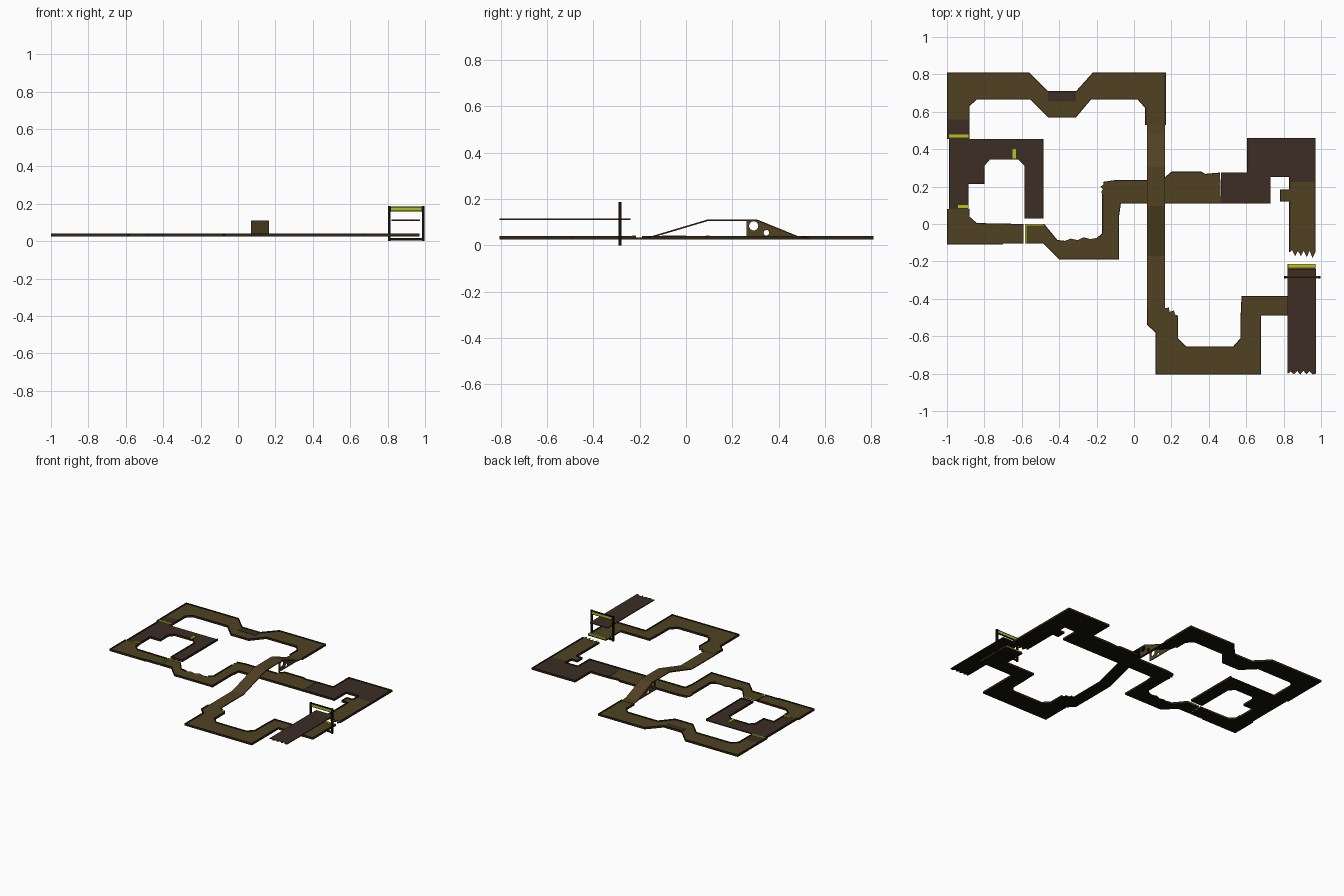
import bpy, bmesh, math, random
from mathutils import Vector

if "Cube" in bpy.data.objects:
    bpy.data.objects.remove(bpy.data.objects["Cube"])
random.seed(4)

def material(name, col):
    m = bpy.data.materials.new(name)
    m.diffuse_color = (*col, 1)
    m.use_nodes = True
    m.node_tree.nodes["Principled BSDF"].inputs["Base Color"].default_value = m.diffuse_color
    return m

OLIVE = material("olive brown", (0.080, 0.053, 0.016))
BROWN = material("dark brown", (0.046, 0.026, 0.018))
RIM = material("dark olive rim", (0.028, 0.019, 0.007))
BLACK = material("near black", (0.006, 0.006, 0.002))
LIME = material("lime", (0.45, 0.55, 0.015))
Z0, ZF, ZT = 0.026, 0.034, 0.041      # underside, floor, rim top

def finish(name, bm, mats):
    bmesh.ops.recalc_face_normals(bm, faces=bm.faces)
    me = bpy.data.meshes.new(name)
    bm.to_mesh(me)
    bm.free()
    for m in mats:
        me.materials.append(m)
    ob = bpy.data.objects.new(name, me)
    bpy.context.collection.objects.link(ob)
    return ob

def prism(bm, pts, z0, z1, mats=(0, 0, 0)):
    """Extruded outline; mats = top, side, underside slots."""
    lo = [bm.verts.new((x, y, z0)) for x, y in pts]
    hi = [bm.verts.new((x, y, z1)) for x, y in pts]
    bm.faces.new(hi).material_index = mats[0]
    bm.faces.new(lo[::-1]).material_index = mats[2]
    for i in range(len(pts)):
        j = (i + 1) % len(pts)
        bm.faces.new((lo[i], lo[j], hi[j], hi[i])).material_index = mats[1]

def jag(a, b, n=6, amp=0.016):
    """Broken edge between two points (interior points only)."""
    a, b = Vector(a), Vector(b)
    nrm = Vector((-(b - a).y, (b - a).x)).normalized()
    return [tuple(a.lerp(b, k / n) + nrm * amp * (1 if k % 2 else -0.3) * random.uniform(.6, 1.2))
            for k in range(1, n)]

def track(name, pts, mat, open_edges=(), z0=Z0, zf=ZF, zt=ZT):
    """Floor slab with a thin raised rim on every edge that is not open.
    open_edges holds (start, end) points; zigzag points are always open."""
    bm = bmesh.new()
    prism(bm, pts, z0, zf, (0, 1, 2))
    n = len(pts)
    area = sum(pts[i][0] * pts[(i + 1) % n][1] - pts[(i + 1) % n][0] * pts[i][1] for i in range(n))
    s = 1 if area > 0 else -1
    for i in range(n):
        if i in open_edges:
            continue
        a, b = Vector(pts[i]), Vector(pts[(i + 1) % n])
        d = (b - a).normalized()
        w = Vector((-d.y, d.x)) * s * 0.006
        prism(bm, [a, b, b + w, a + w], z0, zt, (1, 1, 2))
    return finish(name, bm, (mat, RIM, BLACK))

def box(name, x0, x1, y0, y1, z0, z1, mat):
    bm = bmesh.new()
    prism(bm, [(x0, y0), (x1, y0), (x1, y1), (x0, y1)], z0, z1)
    return finish(name, bm, [mat])

# Upper left loop
track("north_track", [
    (-1, .56), (-1, .81), (-.56, .81), (-.46, .71), (-.31, .71), (-.22, .81), (.17, .81), (.17, .53),
    (.06, .53), (.06, .62), (.02, .665), (-.23, .665), (-.31, .57), (-.46, .57), (-.555, .665),
    (-.84, .665), (-.88, .63), (-.88, .56)], OLIVE, (7, 17))
track("north_west_link", [(-1, .455), (-1, .56), (-.88, .56), (-.88, .455)], BROWN, (1, 3))
box("north_dark_patch", -.46, -.31, .655, .704, ZF, ZF + .002, BROWN)

# Dark plaza on the left
track("west_plaza", [
    (-.99, .08), (-.99, .455), (-.485, .455), (-.485, .03), (-.585, .03), (-.585, .31), (-.62, .345),
    (-.77, .345), (-.80, .31), (-.80, .215), (-.885, .215), (-.885, .08)], BROWN, (1, 11))

# Left lower track, split by a narrow gap
track("west_track", [
    (-1, -.11), (-1, .08), (-.88, .08), (-.88, .04), (-.84, .005), (-.592, .0), (-.592, -.105),
    (-.70, -.105), (-.70, -.11)], OLIVE, (1, 5))
crack = jag((-.37, -.09), (-.20, -.075), 5, .012)
torn = jag((-.17, .16), (-.165, .225), 5, .01)
middle = [(-.582, -.105), (-.582, 0), (-.48, 0), (-.41, -.085), (-.37, -.09), *crack, (-.20, -.075),
          (-.17, -.05), (-.17, .16), *torn, (-.165, .225), (-.10, .235), (.165, .235), (.165, .11),
          (-.07, .11), (-.08, .04), (-.08, -.19), (-.40, -.19), (-.485, -.105)]
shut = middle.index((.165, .235))
torn_ids = range(middle.index((-.17, .16)), middle.index((-.165, .225)))
track("middle_track", middle, OLIVE, {0, shut, *torn_ids, *range(4, 9)})

# Right hand track
track("east_track", [
    (.165, .11), (.165, .25), (.20, .28), (.36, .28), (.38, .268), (.46, .275), (.465, .11)],
    OLIVE, (0, 5))
track("east_plaza", [
    (.465, .11), (.465, .275), (.605, .275), (.605, .46), (.97, .46), (.97, .225), (.83, .225),
    (.83, .25), (.73, .25), (.73, .11)], BROWN, (0, 5))
landing_end = jag((.97, -.15), (.83, -.15), 9, .03)
track("landing_track", [
    (.83, .225), (.97, .225), (.97, -.15), *landing_end, (.83, -.15), (.83, .12), (.78, .12),
    (.78, .185), (.83, .185)], OLIVE, {0, *range(2, 11)})

# Lower loop
south_tear = jag((.165, -.45), (.235, -.49), 5, .012)
south = [(.07, -.46), (.07, -.54), (.115, -.58), (.115, -.805), (.68, -.805), (.68, -.49), (.82, -.49),
         (.82, -.385), (.575, -.385), (.57, -.49), (.57, -.61), (.53, -.655), (.28, -.655), (.235, -.61),
         (.235, -.49), *south_tear[::-1], (.165, -.45)]
track("south_track", south, OLIVE, {6, *range(14, len(south))})
for i, x in enumerate((.24, .57)):
    bm = bmesh.new()
    d = .04 if i == 0 else -.04
    prism(bm, [(x, -.655), (x + d, -.655), (x, -.615)], Z0, ZF)
    finish(f"corner_fill_{i}", bm, [RIM])
track("launch_track", [(.82, -.49), (.97, -.49), (.97, -.215), (.82, -.215)], OLIVE, (2, 3))

# Bridge: thin deck following a side profile
deck = [(-.46, .033), (-.17, .033), (.095, .112), (.305, .112), (.48, .041), (.53, .036)]
bm = bmesh.new()
rows = [[bm.verts.new((x, y, z)) for x, z in
         ((.07, h), (.165, h), (.165, h - .007), (.07, h - .007))] for y, h in deck]
for a, b in zip(rows, rows[1:]):
    for k in range(4):
        f = bm.faces.new((a[k], a[(k + 1) % 4], b[(k + 1) % 4], b[k]))
        f.material_index = (0, 1, 2, 1)[k]
bm.faces.new(rows[0])
bm.faces.new(rows[-1])
finish("bridge_deck", bm, (OLIVE, RIM, BLACK))

# Bridge side panels with two round holes each
def circle(cy, cz, r):
    return [(cy + r * math.cos(t * math.tau / 16), cz + r * math.sin(t * math.tau / 16)) for t in range(16)]

for side, x in (("left", .074), ("right", .161)):
    cu = bpy.data.curves.new("panel_profile", 'CURVE')
    cu.dimensions, cu.fill_mode, cu.extrude = '2D', 'BOTH', .003
    for loop in ([(.26, .036), (.26, .108), (.305, .108), (.485, .036)],
                 circle(.292, .084, .02), circle(.347, .054, .012)):
        sp = cu.splines.new('POLY')
        sp.points.add(len(loop) - 1)
        for p, (u, v) in zip(sp.points, loop):
            p.co = (u, v, 0, 1)
        sp.use_cyclic_u = True
    tmp = bpy.data.objects.new("panel_helper", cu)
    bpy.context.collection.objects.link(tmp)
    bpy.context.view_layer.update()
    me = bpy.data.meshes.new_from_object(tmp.evaluated_get(bpy.context.evaluated_depsgraph_get()))
    bpy.data.objects.remove(tmp)
    for v in me.vertices:                      # profile plane (y, z) stood upright
        u, w, t = v.co
        v.co = (x + t, u, w)
    me.materials.clear()
    me.materials.append(OLIVE)
    bpy.context.collection.objects.link(bpy.data.objects.new(f"bridge_panel_{side}", me))

# Raised start platform with torn ends
platform = [(.822, -.80), *jag((.822, -.80), (.972, -.80), 9, .014), (.972, -.80), (.972, -.24), (.822, -.24)]
bm = bmesh.new()
prism(bm, platform, .109, .116, (0, 0, 1))
finish("raised_platform", bm, (BROWN, BLACK))

# Start gate
for side, x in (("left", .803), ("right", .983)):
    box(f"gate_post_{side}", x, x + .013, -.291, -.279, 0, .188, BLACK)
box("gate_foot_bar", .803, .996, -.290, -.280, .004, .016, BLACK)
box("gate_sign_board", .803, .996, -.290, -.280, .158, .186, BLACK)
for side, y in (("front", -.2915), ("back", -.2800)):
    box(f"gate_sign_{side}", .818, .981, y, y + .0015, .163, .179, LIME)

# Lime marker lines painted on the floors
for i, (x0, x1, y0, y1) in enumerate((
        (-.99, -.885, .463, .479), (-.65, -.632, .35, .40), (-.94, -.885, .086, .101),
        (-.582, -.574, -.104, 0), (-.582, -.485, -.007, .001), (.825, .967, -.232, -.215))):
    box(f"marker_line_{i}", x0, x1, y0, y1, ZF, ZT + .001, LIME)
